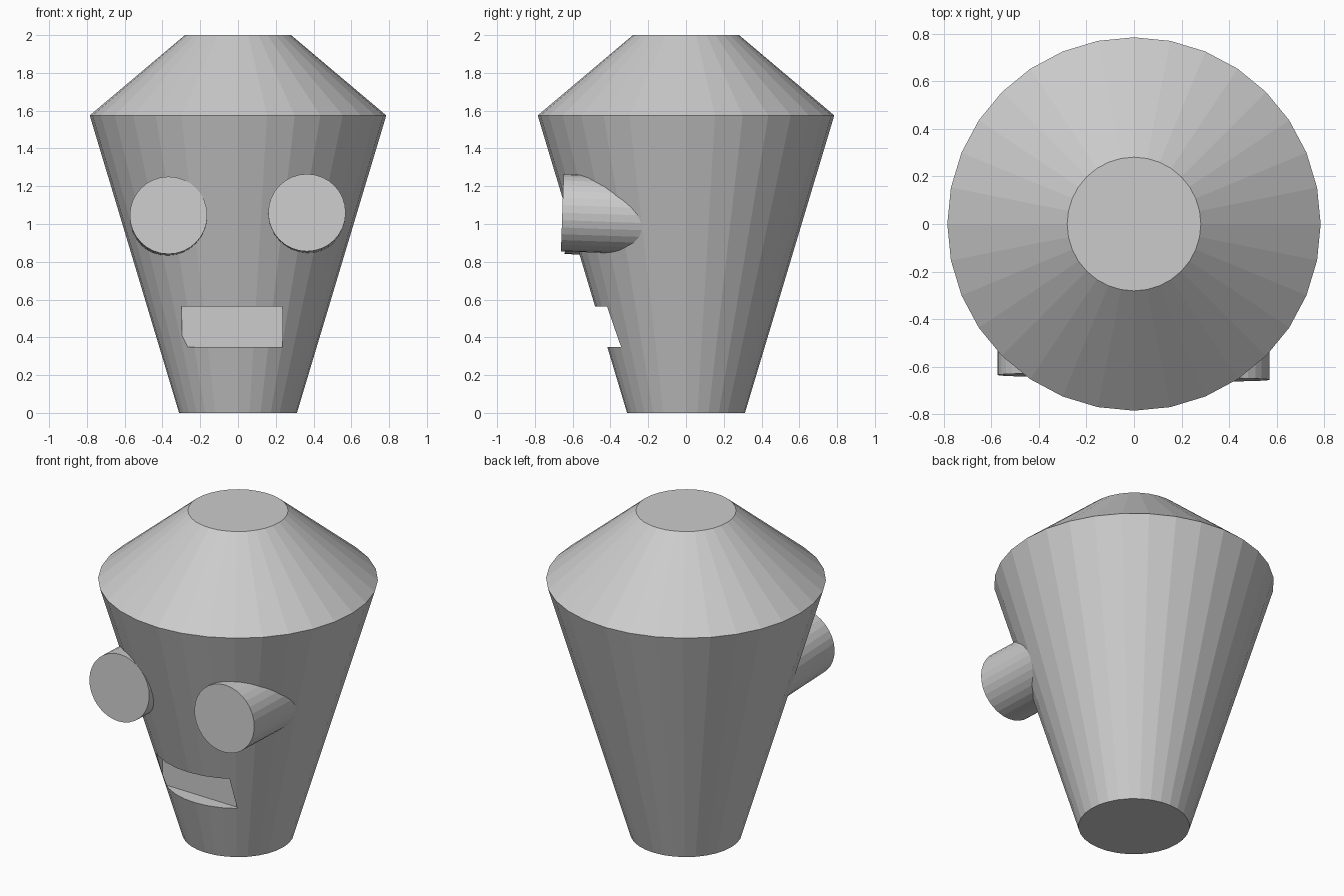
import bpy
import bmesh
from math import radians
from mathutils import Matrix, Vector

default = bpy.data.objects.get("Cube")
if default:
    bpy.data.objects.remove(default, do_unlink=True)

SIDES = 32
GREY = (0.6, 0.6, 0.6, 1.0)

grey = bpy.data.materials.new("plain grey")
grey.use_nodes = True
grey.diffuse_color = GREY
grey.node_tree.nodes["Principled BSDF"].inputs["Base Color"].default_value = GREY


def add_object(name, bm):
    bmesh.ops.recalc_face_normals(bm, faces=bm.faces)
    mesh = bpy.data.meshes.new(name)
    bm.to_mesh(mesh)
    bm.free()
    mesh.materials.append(grey)
    obj = bpy.data.objects.new(name, mesh)
    bpy.context.collection.objects.link(obj)
    return obj


# Head: rings of a flat-faced double cone, bridged and capped
bm = bmesh.new()
turn = Matrix.Rotation(radians(90), 4, "Z")
rings = []
for radius, z in ((0.312, 0), (0.785, 1.575), (0.281, 2)):
    ring = bmesh.ops.create_circle(
        bm, segments=SIDES, radius=radius, matrix=Matrix.Translation((0, 0, z)) @ turn)
    rings.append(ring["verts"])
for low, high in zip(rings, rings[1:]):
    for i in range(SIDES):
        j = (i + 1) % SIDES
        bm.faces.new((low[i], low[j], high[j], high[i]))
bm.faces.new(rings[0])
bm.faces.new(rings[-1])
head = add_object("head", bm)

# Mouth: a slightly turned box cut out of the front
bm = bmesh.new()
bmesh.ops.create_cube(bm, size=1)
bmesh.ops.scale(bm, vec=(0.533, 0.4, 0.212), verts=bm.verts)
bmesh.ops.translate(bm, vec=(0, -0.2, 0), verts=bm.verts)
mouth = add_object("mouth_cutter", bm)
mouth.location = (-0.03, -0.324, 0.456)
mouth.rotation_euler.z = radians(-1.5)
mouth.hide_render = True
mouth.hide_viewport = True

cut = head.modifiers.new("mouth", "BOOLEAN")
cut.operation = "DIFFERENCE"
cut.solver = "EXACT"
cut.object = mouth


# Eyes: cylinders pointing forward and a little upward
def add_eye(name, centre, length=0.55):
    bm = bmesh.new()
    bmesh.ops.create_cone(bm, cap_ends=True, segments=SIDES,
                          radius1=0.205, radius2=0.205, depth=length)
    bmesh.ops.translate(bm, vec=(0, 0, -length / 2), verts=bm.verts)
    eye = add_object(name, bm)
    eye.location = Vector(centre)
    eye.rotation_euler.x = radians(88)


add_eye("right_eye", (-0.368, -0.635, 1.046))
add_eye("left_eye", (0.365, -0.655, 1.06))
